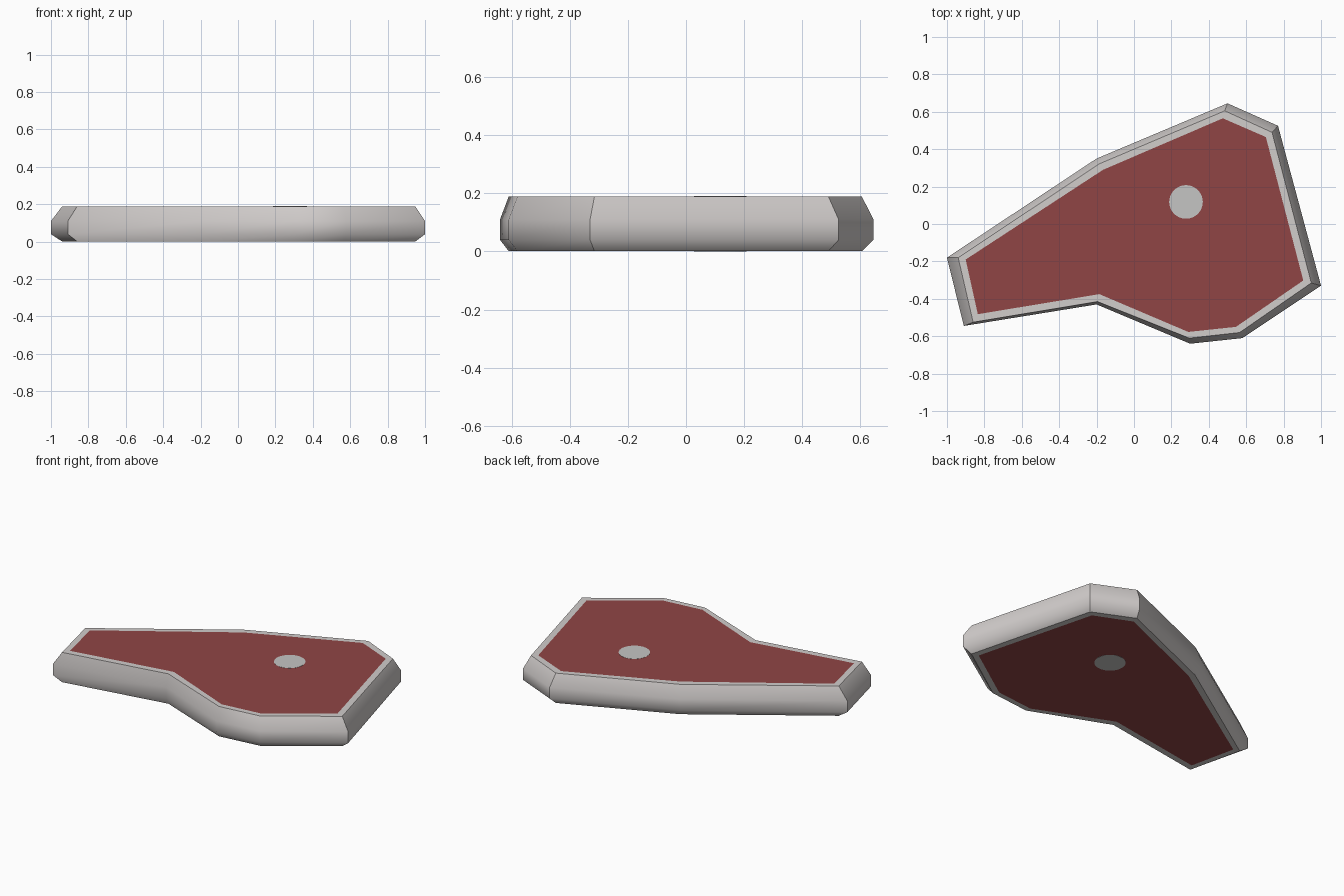
import bpy, bmesh, math

if "Cube" in bpy.data.objects:
    bpy.data.objects.remove(bpy.data.objects["Cube"])


def material(name, rgb):
    m = bpy.data.materials.new(name)
    m.diffuse_color = (*rgb, 1)
    m.use_nodes = True
    m.node_tree.nodes["Principled BSDF"].inputs["Base Color"].default_value = m.diffuse_color
    return m


fat = material("pale fat", (0.64, 0.61, 0.60))
meat = material("red meat", (0.28, 0.06, 0.06))
bone_mat = material("bone grey", (0.56, 0.56, 0.55))

# Outlines seen from above: widest part, flat rim edge, edge of the red meat
OUTER = [(-1, -.18), (-.91, -.545), (-.2, -.43), (.3, -.64), (.58, -.61),
         (1, -.33), (.77, .525), (.5, .645), (-.2, .35)]
RIM = [(-.94, -.18), (-.86, -.525), (-.195, -.415), (.295, -.61), (.565, -.58),
       (.948, -.315), (.738, .49), (.485, .605), (-.185, .322)]
RED = [(-.9, -.19), (-.835, -.482), (-.185, -.375), (.29, -.577), (.545, -.55),
       (.905, -.302), (.705, .465), (.475, .565), (-.165, .29)]
N = len(OUTER)
BOTTOM, TOP = 0.001, 0.189

# Steak slab: loft the outlines from the bottom face to the top face
layers = [(RED, BOTTOM), (RIM, BOTTOM), (OUTER, 0.04), (OUTER, 0.11),
          (RIM, TOP), (RED, TOP)]
bm = bmesh.new()
rings = [[bm.verts.new((x, y, z)) for x, y in loop] for loop, z in layers]
for k in range(len(rings) - 1):
    a, b = rings[k], rings[k + 1]
    for i in range(N):
        j = (i + 1) % N
        f = bm.faces.new((a[i], a[j], b[j], b[i]))
        f.smooth = 1 <= k <= 3

# Red cut faces
for ring in (rings[0][::-1], rings[-1]):
    bm.faces.new(ring).material_index = 1
bmesh.ops.recalc_face_normals(bm, faces=bm.faces[:])

# Sharp creases along the flat rims and at the tight corners of the outline
for k in (1, 4):
    for i in range(N):
        bm.edges.get((rings[k][i], rings[k][(i + 1) % N])).smooth = False
for i in range(N):
    wall = bm.edges.get((rings[2][i], rings[3][i]))
    if wall.calc_face_angle() > math.radians(35):
        for k in range(1, 4):
            bm.edges.get((rings[k][i], rings[k + 1][i])).smooth = False

mesh = bpy.data.meshes.new("steak_slab")
bm.to_mesh(mesh)
bm.free()
mesh.materials.append(fat)
mesh.materials.append(meat)
slab = bpy.data.objects.new("steak_slab", mesh)
bpy.context.collection.objects.link(slab)

# Round bone running through the slab, showing on both faces
bpy.ops.mesh.primitive_cylinder_add(vertices=32, radius=0.09, depth=0.19,
                                    location=(0.278, 0.118, 0.095))
bone = bpy.context.object
bone.name = "bone"
bone.data.materials.append(bone_mat)
